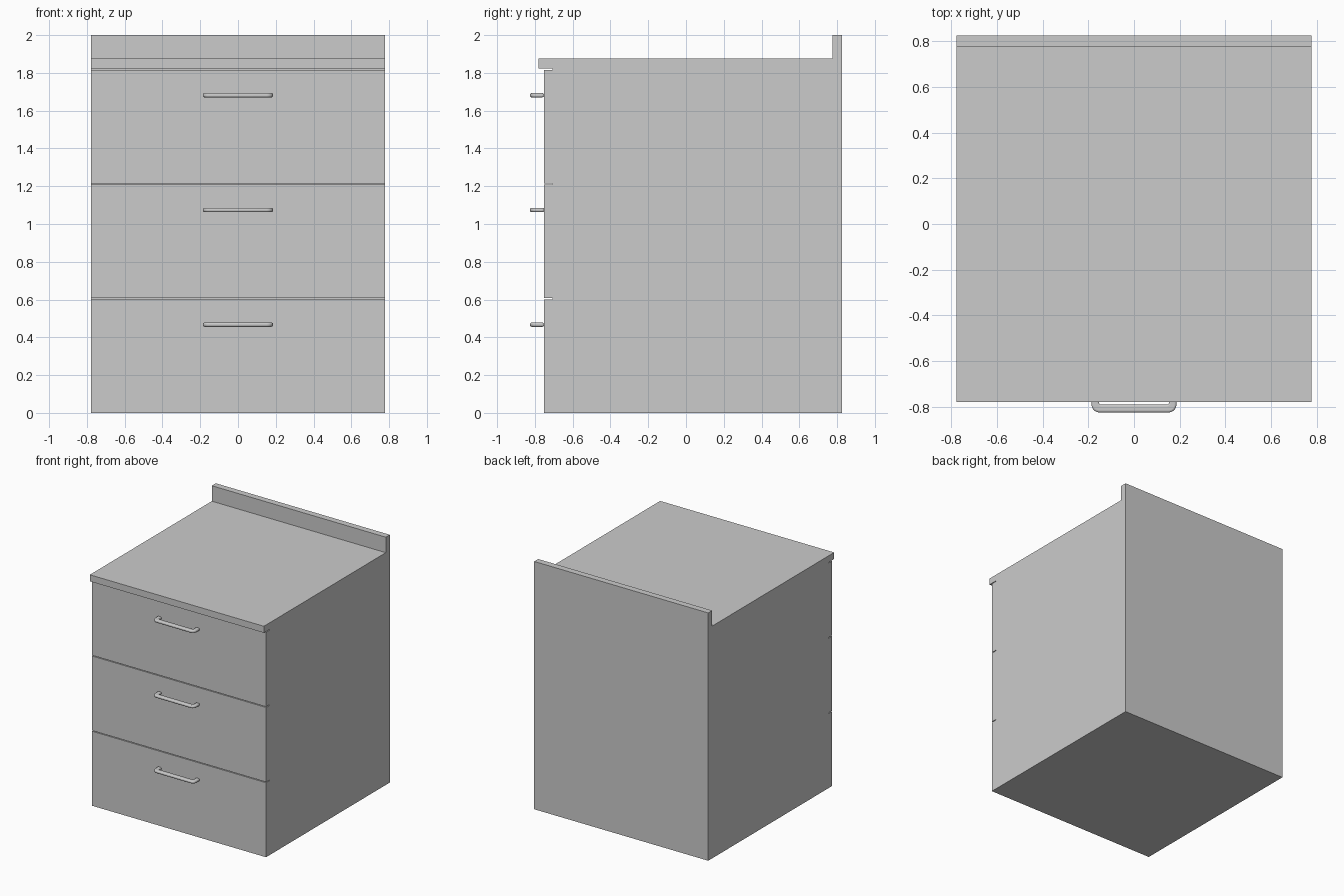
import bpy, bmesh, math

if "Cube" in bpy.data.objects:
    bpy.data.objects.remove(bpy.data.objects["Cube"])

HALF_W = 0.777
BACK, FRONT, SLOT = 0.826, -0.752, -0.706
BODY_TOP, COUNTER_TOP = 1.822, 1.875
GAP = 0.006
PITCH = BODY_TOP / 3


def extrude_outline(name, points, offset):
    """Closed solid from a flat outline, swept along the offset vector."""
    bm = bmesh.new()
    face = bm.faces.new([bm.verts.new(p) for p in points])
    out = bmesh.ops.extrude_face_region(bm, geom=[face])
    moved = [g for g in out["geom"] if isinstance(g, bmesh.types.BMVert)]
    bmesh.ops.translate(bm, verts=moved, vec=offset)
    bmesh.ops.recalc_face_normals(bm, faces=bm.faces[:])
    mesh = bpy.data.meshes.new(name)
    bm.to_mesh(mesh)
    bm.free()
    obj = bpy.data.objects.new(name, mesh)
    bpy.context.collection.objects.link(obj)
    return obj


# Cabinet side profile: drawer fronts split by slots, worktop lip, upstand
profile = [(BACK, 0), (FRONT, 0)]
for i in (1, 2, 3):
    z = i * PITCH
    profile += [(FRONT, z - GAP), (SLOT, z - GAP), (SLOT, z)]
    if i < 3:
        profile.append((FRONT, z))
profile += [(-0.78, BODY_TOP), (-0.78, COUNTER_TOP),
            (0.775, COUNTER_TOP), (0.775, 2), (BACK, 2)]
extrude_outline("cabinet", [(-HALF_W, y, z) for y, z in profile],
                (2 * HALF_W, 0, 0))


# Handle outline seen from above: left half, mirrored to a U shape
def arc(cx, cy, r, steps=6):
    return [(cx - r * math.cos(a), cy - r * math.sin(a))
            for a in (math.pi / 2 * k / steps for k in range(steps + 1))]


outer = [(-0.186, FRONT)] + arc(-0.152, -0.792, 0.034)
inner = [(-0.154, FRONT)] + arc(-0.142, -0.78, 0.012, 3)
left = outer[::-1] + inner
right = [(-x, y) for x, y in reversed(left)]
outline = left + right

THICK = 0.022
for i, label in enumerate(("bottom", "middle", "top")):
    zc = 0.467 + i * PITCH
    handle = extrude_outline(label + "_handle",
                             [(x, y, zc - THICK / 2) for x, y in outline],
                             (0, 0, THICK))
    bevel = handle.modifiers.new("round_edges", "BEVEL")
    bevel.width = 0.008
    bevel.segments = 3
    bevel.limit_method = "ANGLE"
    bevel.angle_limit = math.radians(60)
    bpy.context.view_layer.objects.active = handle
    handle.select_set(True)
    bpy.ops.object.shade_smooth_by_angle(angle=math.radians(40))
    handle.select_set(False)
